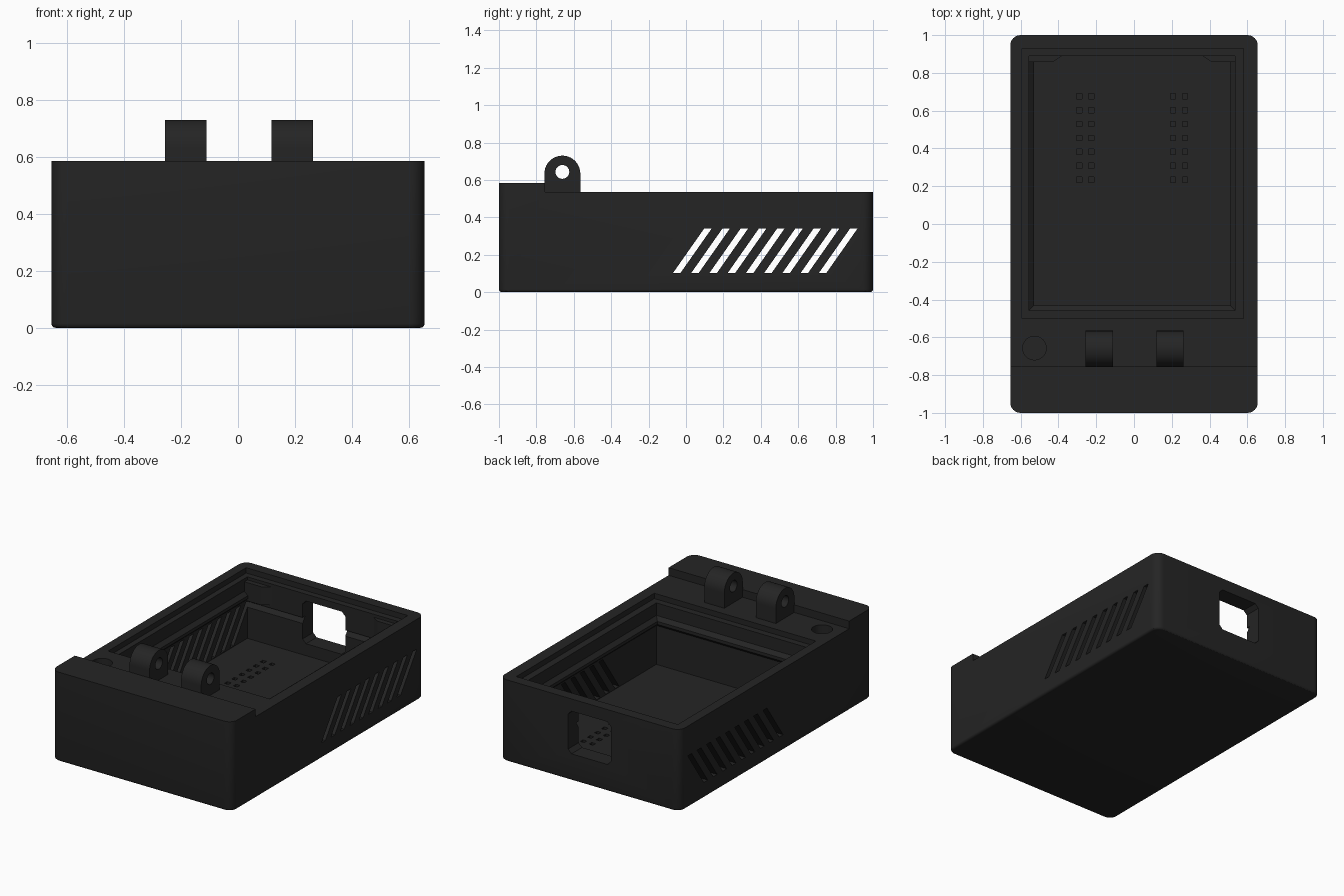
import bpy, bmesh, math

if "Cube" in bpy.data.objects:
    bpy.data.objects.remove(bpy.data.objects["Cube"])

mat = bpy.data.materials.new("matte black")
mat.diffuse_color = (0.018, 0.018, 0.018, 1)
mat.use_nodes = True
mat.node_tree.nodes["Principled BSDF"].inputs["Base Color"].default_value = mat.diffuse_color


def obj_from(bm, name):
    bmesh.ops.recalc_face_normals(bm, faces=bm.faces)
    me = bpy.data.meshes.new(name)
    bm.to_mesh(me)
    bm.free()
    me.materials.append(mat)
    ob = bpy.data.objects.new(name, me)
    bpy.context.collection.objects.link(ob)
    return ob


def prism(bm, pts, axis, a, b):
    """Extrude a 2D outline along an axis from a to b."""
    def place(p, t):
        return {'x': (t, p[0], p[1]), 'y': (p[0], t, p[1]), 'z': (p[0], p[1], t)}[axis]
    f = bm.faces.new([bm.verts.new(place(p, a)) for p in pts])
    ext = bmesh.ops.extrude_face_region(bm, geom=[f])["geom"]
    off = {'x': (b - a, 0, 0), 'y': (0, b - a, 0), 'z': (0, 0, b - a)}[axis]
    bmesh.ops.translate(bm, vec=off, verts=[v for v in ext if isinstance(v, bmesh.types.BMVert)])


def rect(x0, x1, y0, y1):
    return [(x0, y0), (x1, y0), (x1, y1), (x0, y1)]


def circle(cx, cy, r, n=32):
    return [(cx + r * math.cos(2 * math.pi * i / n), cy + r * math.sin(2 * math.pi * i / n)) for i in range(n)]


def solid(name, *shapes):
    bm = bmesh.new()
    for s in shapes:
        prism(bm, *s)
    return obj_from(bm, name)


def cut(target, *shapes):
    c = solid("cutter", *shapes)
    c.hide_render = True
    m = target.modifiers.new("cut", 'BOOLEAN')
    m.operation, m.solver, m.object = 'DIFFERENCE', 'EXACT', c
    bpy.context.view_layer.objects.active = target
    bpy.ops.object.modifier_apply(modifier=m.name)
    bpy.data.objects.remove(c)


def smooth(ob):
    bpy.ops.object.select_all(action='DESELECT')
    ob.select_set(True)
    bpy.context.view_layer.objects.active = ob
    bpy.ops.object.shade_smooth_by_angle(angle=math.radians(30))


# Case body with rounded vertical corners and a softened bottom edge
bm = bmesh.new()
prism(bm, rect(-0.655, 0.655, -1, 1), 'z', 0, 0.585)
vert = [e for e in bm.edges if abs(e.verts[0].co.z - e.verts[1].co.z) > 0.1]
bmesh.ops.bevel(bm, geom=vert, offset=0.055, segments=8, profile=0.5, affect='EDGES')
low = [e for e in bm.edges if max(v.co.z for v in e.verts) < 0.001]
bmesh.ops.bevel(bm, geom=low, offset=0.015, segments=3, profile=0.5, affect='EDGES')
body = obj_from(bm, "case_body")

# Lowered deck behind the front step
cut(body, (rect(-1, 1, -0.755, 1.2), 'z', 0.535, 0.8))
# Lid seat, then main cavity
cut(body, (rect(-0.592, 0.58, -0.5, 0.93), 'z', 0.5, 0.7))
cut(body, (rect(-0.555, 0.535, -0.457, 0.89), 'z', 0.097, 0.7))
# Slanted vents on both sides
vents = []
for i in range(9):
    y = -0.07 + 0.0975 * i
    vents.append(([(y, 0.102), (y + 0.04, 0.102), (y + 0.207, 0.34), (y + 0.167, 0.34)], 'x', -1, 1))
cut(body, *vents)
# Back port with clipped corners
c, x0, x1, z0, z1 = 0.025, -0.155, 0.155, 0.175, 0.455
cut(body, ([(x0 + c, z0), (x1 - c, z0), (x1, z0 + c), (x1, z1 - c),
            (x1 - c, z1), (x0 + c, z1), (x0, z1 - c), (x0, z0 + c)], 'y', 0.8, 1.2))
# Round button well in the deck
cut(body, (circle(-0.527, -0.657, 0.0625), 'z', 0.3, 0.7))
# Rows of small square sockets in the floor
h = 0.014
cut(body, *[(rect(x - h, x + h, y - h, y + h), 'z', 0.07, 0.2)
            for x in (-0.29, -0.226, 0.206, 0.27)
            for y in [0.235 + 0.0735 * k for k in range(7)]])
smooth(body)

# Ridges along the cavity walls
for name, wall, s in (("left_ridge", -0.557, 1), ("right_ridge", 0.537, -1)):
    solid(name, ([(wall, 0.35), (wall + s * 0.027, 0.375), (wall + s * 0.027, 0.395), (wall, 0.42)],
                 'y', -0.457, 0.89))
solid("front_ridge", ([(-0.459, 0.35), (-0.432, 0.375), (-0.432, 0.395), (-0.459, 0.42)],
                      'x', -0.555, 0.535))

# Tapered corner brackets at the back of the cavity
for name, xa, xb, xc in (("left_bracket", -0.555, -0.38, -0.43), ("right_bracket", 0.535, 0.36, 0.41)):
    solid(name, ([(xa, 0.891), (xb, 0.891), (xc, 0.858), (xa, 0.858)], 'z', 0.36, 0.48))

# Hinge ears with a pin hole
arch = [(-0.565, 0.53)] + [(-0.661 + 0.096 * math.cos(math.pi * i / 20),
                            0.634 + 0.096 * math.sin(math.pi * i / 20)) for i in range(21)] + [(-0.757, 0.53)]
for name, a, b in (("left_hinge_ear", -0.256, -0.111), ("right_hinge_ear", 0.118, 0.263)):
    ear = solid(name, (arch, 'x', a, b))
    cut(ear, (circle(-0.661, 0.643, 0.037), 'x', -1, 1))
    smooth(ear)
